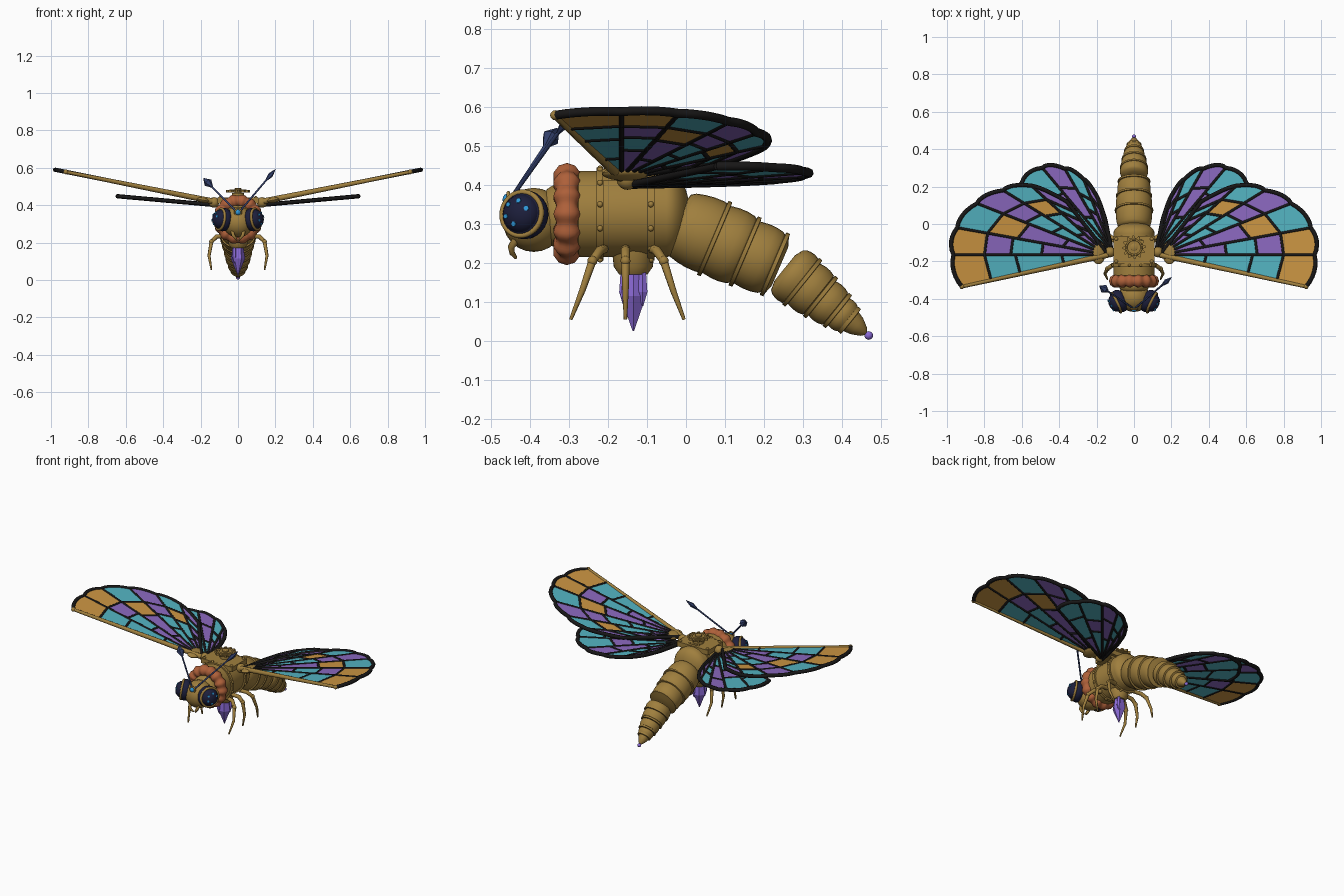
import bpy, bmesh, math
from mathutils import Vector, Matrix

cube = bpy.data.objects.get("Cube")
if cube:
    bpy.data.objects.remove(cube, do_unlink=True)


def material(name, *srgb):
    col = [(c / 255) ** 2.2 for c in srgb] + [1]
    m = bpy.data.materials.new(name)
    m.use_nodes = True
    m.diffuse_color = col
    m.node_tree.nodes["Principled BSDF"].inputs["Base Color"].default_value = col
    return m


BRASS = material("brass", 158, 126, 64)
COPPER = material("copper", 172, 96, 60)
NAVY = material("eye navy", 34, 36, 62)
STEEL = material("blue steel", 54, 66, 108)
BLACK = material("vein black", 30, 29, 29)
AMBER = material("amber glass", 202, 148, 68)
TEAL = material("teal glass", 84, 178, 192)
VIOLET = material("violet glass", 138, 104, 190)
CRYSTAL = material("crystal purple", 138, 106, 214)
CYAN = material("bright blue", 50, 150, 215)
GLASS = {"A": AMBER, "T": TEAL, "V": VIOLET}


def finish(name, bm, mat, smooth=True):
    bmesh.ops.recalc_face_normals(bm, faces=bm.faces)
    me = bpy.data.meshes.new(name)
    bm.to_mesh(me)
    bm.free()
    ob = bpy.data.objects.new(name, me)
    bpy.context.collection.objects.link(ob)
    for m in mat if isinstance(mat, list) else [mat]:
        me.materials.append(m)
    if smooth:
        bpy.ops.object.select_all(action="DESELECT")
        bpy.context.view_layer.objects.active = ob
        ob.select_set(True)
        bpy.ops.object.shade_smooth_by_angle(angle=math.radians(40))
    return ob


def aim(axis):
    return Vector(axis).to_track_quat("Z", "Y").to_matrix().to_4x4()


def lathe(name, profile, origin, axis, mat, sides=32, smooth=True):
    """Revolve (radius, height) points about an axis."""
    bm = bmesh.new()
    rings = [[bm.verts.new((r * math.cos(2 * math.pi * k / sides), r * math.sin(2 * math.pi * k / sides), h))
              for k in range(sides)] for r, h in profile]
    for a, b in zip(rings, rings[1:]):
        for k in range(sides):
            n = (k + 1) % sides
            bm.faces.new((a[k], a[n], b[n], b[k]))
    bm.faces.new(rings[0])
    bm.faces.new(rings[-1])
    bm.transform(Matrix.Translation(origin) @ aim(axis))
    return finish(name, bm, mat, smooth)


def ball(name, loc, size, mat, axis=(0, 0, 1), seg=24):
    bm = bmesh.new()
    bmesh.ops.create_uvsphere(bm, u_segments=seg, v_segments=seg // 2, radius=1)
    bm.transform(Matrix.Translation(loc) @ aim(axis) @ Matrix.Diagonal((*size, 1)))
    return finish(name, bm, mat)


def ring(name, loc, axis, major, minor, mat, lobes=0, wave=0, flat=1, sides=48):
    """Torus, optionally ruffled by lobes."""
    bm = bmesh.new()
    rows = []
    for k in range(sides):
        a = 2 * math.pi * k / sides
        w = 1 + wave * math.cos(lobes * a)
        rows.append([bm.verts.new(((major + minor * w * math.cos(b)) * math.cos(a),
                                   (major + minor * w * math.cos(b)) * math.sin(a),
                                   flat * minor * w * math.sin(b)))
                     for b in (2 * math.pi * j / 10 for j in range(10))])
    for k in range(sides):
        p, q = rows[k], rows[(k + 1) % sides]
        for j in range(10):
            bm.faces.new((p[j], q[j], q[(j + 1) % 10], p[(j + 1) % 10]))
    bm.transform(Matrix.Translation(loc) @ aim(axis))
    return finish(name, bm, mat)


def tubes(name, paths, depth, mat, taper=None, kind="POLY"):
    cu = bpy.data.curves.new(name, "CURVE")
    cu.dimensions = "3D"
    cu.bevel_depth, cu.bevel_resolution, cu.use_fill_caps = depth, 2, True
    for path in paths:
        sp = cu.splines.new("POLY")
        sp.points.add(len(path) - 1)
        for i, (pt, co) in enumerate(zip(sp.points, path)):
            pt.co = (*co, 1)
            pt.radius = taper[i] if taper else 1
    cu.materials.append(mat)
    ob = bpy.data.objects.new(name, cu)
    bpy.context.collection.objects.link(ob)
    return ob


# Thorax with riveted bands
C = 0.325
dome = [(0.11 * math.cos(a), -0.05 + 0.06 * math.sin(a)) for a in (i * math.pi / 16 for i in range(8))]
lathe("thorax", [(0.08, -0.29), (0.11, -0.275)] + dome + [(0.01, 0.01)], (0, 0, C), (0, 1, 0), BRASS)
for y in (-0.22, -0.09):
    lathe("thorax_band", [(0.1, -0.009), (0.119, -0.009), (0.119, 0.009), (0.1, 0.009)], (0, y, C), (0, 1, 0), BRASS)
    for k in range(12):
        a = math.radians(12 + 30 * k)
        ball("band_rivet", (0.119 * math.cos(a), y, C + 0.119 * math.sin(a)), (0.008,) * 3, BRASS, seg=10)

# Ruffled collar
ring("collar", (0, -0.305, C), (0, 1, 0), 0.098, 0.032, COPPER, lobes=14, wave=0.12, sides=112)

# Back plate and gear
bm = bmesh.new()
bmesh.ops.create_cube(bm, size=1, matrix=Matrix.Translation((0, -0.14, 0.425)) @ Matrix.Diagonal((0.22, 0.15, 0.03, 1)))
finish("back_plate", bm, BRASS, False)
for x in (-0.095, 0.095):
    for y in (-0.2, -0.08):
        ball("plate_rivet", (x, y, 0.441), (0.01, 0.01, 0.008), BRASS, seg=10)
bm = bmesh.new()
teeth = [bm.verts.new(((0.063 if k % 4 < 2 else 0.05) * math.cos(k * math.pi / 24),
                       -0.125 + (0.063 if k % 4 < 2 else 0.05) * math.sin(k * math.pi / 24), 0.468)) for k in range(48)]
face = bm.faces.new(teeth)
top = bmesh.ops.extrude_face_region(bm, geom=[face])["geom"]
bmesh.ops.translate(bm, verts=[v for v in top if isinstance(v, bmesh.types.BMVert)], vec=(0, 0, 0.012))
finish("back_gear", bm, BRASS, False)
lathe("gear_hub", [(0.032, 0.42), (0.032, 0.465), (0.02, 0.465), (0.02, 0.488), (0.012, 0.492)], (0, -0.125, 0), (0, 0, 1), BRASS)
ring("gear_ring", (0, -0.125, 0.48), (0, 0, 1), 0.04, 0.005, BRASS)


# Abdomen in two tapering groups of ridged barrels
def barrels(name, r0, marks, origin, axis):
    prof, h0 = [(r0 * 0.6, -0.012), (r0 * 0.93, -0.004)], 0
    for r1, h1 in marks:
        d = h1 - h0
        for t in (0.08, 0.3, 0.55, 0.8):
            prof.append((r0 + (r1 - r0) * t + 0.006 * math.sin(math.pi * t), h0 + d * t))
        prof += [(r1, h1 - 0.01), (r1 + 0.007, h1 - 0.009), (r1 + 0.007, h1 + 0.001), (r1 - 0.003, h1 + 0.002)]
        r0, h0 = r1 - 0.003, h1 + 0.002
    prof.append((r0 * 0.7, h0 + 0.008))
    return lathe(name, prof, origin, axis, BRASS)


barrels("abdomen_front", 0.085, [(0.096, 0.1), (0.089, 0.185), (0.08, 0.268)], (0, -0.015, 0.3), (0, 0.25, -0.107))
barrels("abdomen_rear", 0.07, [(0.069, 0.05), (0.059, 0.11), (0.047, 0.165), (0.034, 0.205)], (0, 0.262, 0.179), (0, 0.195, -0.157))
lathe("abdomen_tip", [(0.033, 0.2), (0.026, 0.225), (0.014, 0.247), (0.004, 0.256)], (0, 0.262, 0.179), (0, 0.195, -0.157), BRASS)
ball("tail_bead", (0, 0.468, 0.014), (0.011,) * 3, CRYSTAL, seg=16)

# Hanging crystals in their socket
lathe("crystal_socket", [(0.055, 0.235), (0.05, 0.19), (0.036, 0.17)], (0, -0.135, 0), (0, 0, 1), BRASS)
lathe("crystal", [(0.002, 0.025), (0.038, 0.115), (0.028, 0.18)], (0, -0.135, 0), (0, 0, 1), CRYSTAL, 6, False)
for s in (1, -1):
    lathe("small_crystal", [(0.002, 0.09), (0.014, 0.125), (0.01, 0.175)], (s * 0.02, -0.135 + s * 0.024, 0), (0, 0, 1), CRYSTAL, 6, False)

# Head, face jewel and mouth
ball("head", (0, -0.39, 0.31), (0.085, 0.08, 0.082), BRASS)
ball("neck", (0, -0.33, 0.32), (0.08, 0.05, 0.08), BRASS)
ball("face_jewel", (0, -0.458, 0.362), (0.015, 0.012, 0.015), CYAN, seg=12)
ring("jewel_rim", (0, -0.455, 0.362), (0, 1, 0), 0.017, 0.005, BRASS, sides=24)
for s in (1, -1):
    tubes("mandible", [[(s * 0.03, -0.435, 0.26), (s * 0.026, -0.448, 0.24), (s * 0.015, -0.445, 0.225), (s * 0.006, -0.435, 0.212)]],
          0.009, BRASS, (1.2, 1, 0.8, 0.4))

# Compound eyes with rims and bright facets
for s in (1, -1):
    axis = Vector((s * 0.85, -0.42, 0.12)).normalized()
    c = Vector((s * 0.078, -0.412, 0.323))
    ball("eye_base", c, (0.063, 0.063, 0.045), NAVY, axis)
    ring("eye_rim", c + axis * 0.02, axis, 0.056, 0.007, BRASS)
    ball("eye", c + axis * 0.02, (0.05, 0.05, 0.04), NAVY, axis)
    for k in range(5):
        a = math.radians(20 + 60 * k)
        local = Vector((0.03 * math.cos(a), 0.03 * math.sin(a), 0.031))
        lathe("eye_facet", [(0.007, 0), (0.007, 0.004)], c + axis * 0.02 + aim(axis).to_3x3() @ local,
              axis + 0.5 * (aim(axis).to_3x3() @ local.normalized()), CYAN, 6, False)

# Antennae, each with its own blade
for s, tip, wide in ((-1, (-0.185, -0.33, 0.545), 0.024), (1, (0.2, -0.285, 0.592), 0.014)):
    a, b = Vector((s * 0.012, -0.445, 0.37)), Vector(tip)
    tubes("antenna", [[a, a.lerp(b, 0.85)]], 0.005, STEEL)
    n = (b - a).length
    lathe("antenna_blade", [(0.004, 0.72 * n), (wide, 0.86 * n), (0.001, n)], a, b - a, STEEL, 6, False)

# Six jointed legs
for s in (1, -1):
    for y, splay in ((-0.21, -0.085), (-0.155, 0), (-0.085, 0.08)):
        pts = [(0.07, 0, 0.235), (0.115, 0.12, 0.232), (0.142, 0.35, 0.205), (0.155, 0.65, 0.13), (0.142, 1, 0.055)]
        leg = [(s * x, y + splay * t, z) for x, t, z in pts]
        tubes("leg", [leg], 0.011, BRASS, (1.1, 1.1, 1, 0.75, 0.4))
        ball("leg_joint", leg[2], (0.013,) * 3, BRASS, seg=12)


# Stained-glass wings: sectors fanned from the root, split by cross bars
def wing(name, s, root, ends, bars, colours, base, slope, bulge):
    root = Vector(root)
    ends = [Vector(e) for e in ends]
    lift = lambda p: Vector((s * p.x, p.y, base + slope * p.x))
    bm, veins, rim = bmesh.new(), [], []
    for i, (a, b) in enumerate(zip(ends, ends[1:])):
        out = ((a + b) / 2 - root).normalized() * bulge
        arc = [a.lerp(b, t / 6) + out * math.sin(math.pi * t / 6) ** 0.8 for t in range(7)]
        rim += [lift(p) for p in arc]
        cuts = [0.06] + bars[i % len(bars)] + [1]
        for t0, t1, key in zip(cuts, cuts[1:], colours[i]):
            outer = arc if t1 == 1 else [root.lerp(a, t1), root.lerp(b, t1)]
            pts = [root.lerp(b, t0), root.lerp(a, t0)] + outer
            f = bm.faces.new([bm.verts.new(lift(p)) for p in pts])
            f.material_index = "ATV".index(key)
            if t1 < 1:
                veins.append([lift(p) for p in outer])
        if i:
            veins.append([lift(root), lift(a)])
    for f in bm.faces:
        if f.normal.z < 0:
            f.normal_flip()
    panes = finish(name + "_panes", bm, list(GLASS.values()), False)
    sol = panes.modifiers.new("thickness", "SOLIDIFY")
    sol.thickness, sol.offset = 0.006, 0
    tubes(name + "_veins", veins, 0.008, BLACK)
    tubes(name + "_rim", [rim + [lift(root)]], 0.0115, BLACK)
    return lift(root), lift(ends[0])


for s in (1, -1):
    hinge, tip = wing("upper_wing", s, (0.14, -0.165),
                      [(0.92, -0.335), (0.965, -0.165), (0.945, -0.02), (0.84, 0.11), (0.7, 0.18), (0.55, 0.205), (0.36, 0.12)],
                      [[0.3, 0.6, 0.8], [0.43, 0.63, 0.8]], ["TTTA", "VTVA", "VVAT", "TTVV", "VTAT", "VVTV"], 0.394, 0.2, 0.022)
    tubes("leading_spar", [[hinge, tip]], 0.012, BRASS, (1.3, 0.8))
    ball("spar_tip", tip, (0.013,) * 3, BRASS, seg=12)
    root, edge = wing("lower_wing", s, (0.12, -0.14),
                      [(0.64, 0.08), (0.6, 0.22), (0.49, 0.3), (0.37, 0.295), (0.27, 0.24), (0.2, 0.15), (0.155, 0.03)],
                      [[0.4, 0.76], [0.5, 0.7]], ["VTT", "TVT", "TVV", "VTT", "TVV", "VTT"], 0.39, 0.09, 0.022)
    tubes("lower_spar", [[root, edge]], 0.01, BLACK)
    # Wing hinge
    ball("hinge_cover", (s * 0.19, -0.155, 0.428), (0.06, 0.04, 0.016), BRASS, (-s * 0.2, 0, 1))
    ball("hinge_ball", (s * 0.128, -0.15, 0.415), (0.028,) * 3, BRASS)
